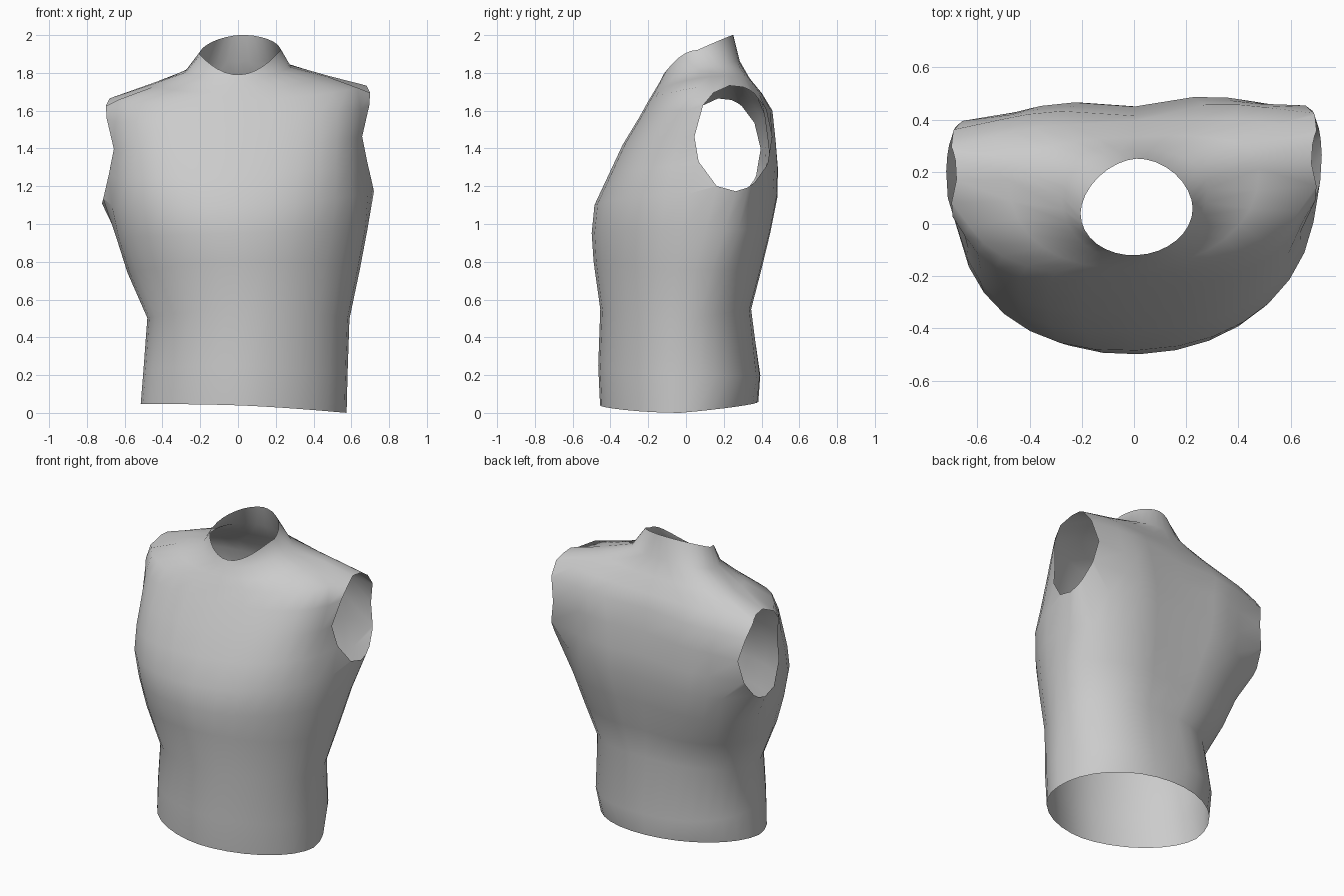
import bpy, bmesh
from math import sin, cos, pi, hypot, exp

old = bpy.data.objects.get("Cube")
if old:
    bpy.data.objects.remove(old, do_unlink=True)

# Grey surface
grey = bpy.data.materials.new("plain grey")
grey.use_nodes = True
colour = (0.6, 0.6, 0.6, 1)
grey.diffuse_color = colour
grey.node_tree.nodes["Principled BSDF"].inputs["Base Color"].default_value = colour

# Each ring: half width, centre x, side (y, z), front (y, z), back (y, z),
# front squareness, back squareness
RINGS = [
    (.545, .03, (-.03, .025), (-.455, .04), (.385, .06), 1.8, 2),
    (.54, .04, (-.03, .22), (-.465, .25), (.40, .2), 1.85, 2.3),
    (.535, .055, (-.02, .5), (-.455, .55), (.36, .55), 1.9, 2.1),
    (.615, .03, (.03, .75), (-.49, .8), (.41, .75), 2, 2.3),
    (.665, .02, (.08, .95), (-.5, .95), (.455, .95), 2.1, 2.5),
    (.69, .01, (.12, 1.13), (-.485, 1.1), (.485, 1.13), 2.25, 2.8),
    (.68, 0, (.17, 1.28), (-.41, 1.26), (.485, 1.28), 2.55, 3),
    (.675, 0, (.2, 1.43), (-.335, 1.42), (.47, 1.43), 2.7, 3.2),
    (.69, 0, (.2, 1.58), (-.25, 1.56), (.45, 1.58), 2.6, 3.6),
    (.675, 0, (.2, 1.7), (-.2, 1.65), (.395, 1.67), 2.4, 3.3),
    (.48, 0, (.19, 1.76), (-.17, 1.70), (.335, 1.76), 2.2, 2.6),
    (.28, 0, (.12, 1.82), (-.14, 1.75), (.285, 1.86), 2, 2.1),
    (.215, .01, (.05, 1.91), (-.12, 1.79), (.25, 2.0), 2, 1.8),
]
SIDES = 32


def power(v, p):
    return abs(v) ** p * (1 if v >= 0 else -1)


def ring_point(ring, i):
    w, cx, side, front, back, front_square, back_square = ring
    a = 2 * pi * i / SIDES
    is_back = sin(a) > 0
    n, end = (back_square, back) if is_back else (front_square, front)
    x = w * power(cos(a), 2 / n)
    t = abs(sin(a)) ** (2 / n)
    y = side[0] + (end[0] - side[0]) * t
    z = side[1] + (end[1] - side[1]) * (t if is_back else t * t)
    if is_back and z < 1.6:             # spine groove
        y -= 0.035 * exp(-(x / 0.16) ** 2) * min(1, z)
    return x + cx, y, z


# Torso shell, lofted from hem to neck
bm = bmesh.new()
loops = [[bm.verts.new(ring_point(r, i)) for i in range(SIDES)] for r in RINGS]
for low, high in zip(loops, loops[1:]):
    for i in range(SIDES):
        j = (i + 1) % SIDES
        bm.faces.new((low[i], low[j], high[j], high[i]))

# Arm openings: remove side faces and round off the rims
HOLE_Y, HOLE_Z, RY, RZ = 0.22, 1.42, 0.205, 0.28


def hole_distance(p):
    return hypot((p.y - HOLE_Y) / RY, (p.z - HOLE_Z) / RZ)


gone = [f for f in bm.faces
        if abs(f.calc_center_median().x) > 0.5
        and hole_distance(f.calc_center_median()) < 1]
bmesh.ops.delete(bm, geom=gone, context='FACES')
rim = {v for e in bm.edges if e.is_boundary for v in e.verts
       if abs(v.co.x) > 0.4 and 1 < v.co.z < 1.8}
for v in rim:
    d = hole_distance(v.co)
    v.co.y = HOLE_Y + (v.co.y - HOLE_Y) / d
    v.co.z = HOLE_Z + (v.co.z - HOLE_Z) / d
    t = (v.co.z - HOLE_Z) / RZ
    out = 0.655 + 0.065 * abs(t) - 0.2 * max(0, t - 0.8)
    v.co.x = out if v.co.x > 0 else -out

# Slight lean of the whole pose
for v in bm.verts:
    x, y, z = v.co
    rise = min(1, z / 1.2)
    v.co.y += x * 0.045 * rise
    v.co.z += x * (-0.045 + 0.095 * rise)

mesh = bpy.data.meshes.new("torso")
bm.to_mesh(mesh)
bm.free()
mesh.materials.append(grey)
mesh.shade_smooth()
torso = bpy.data.objects.new("torso", mesh)
bpy.context.collection.objects.link(torso)
